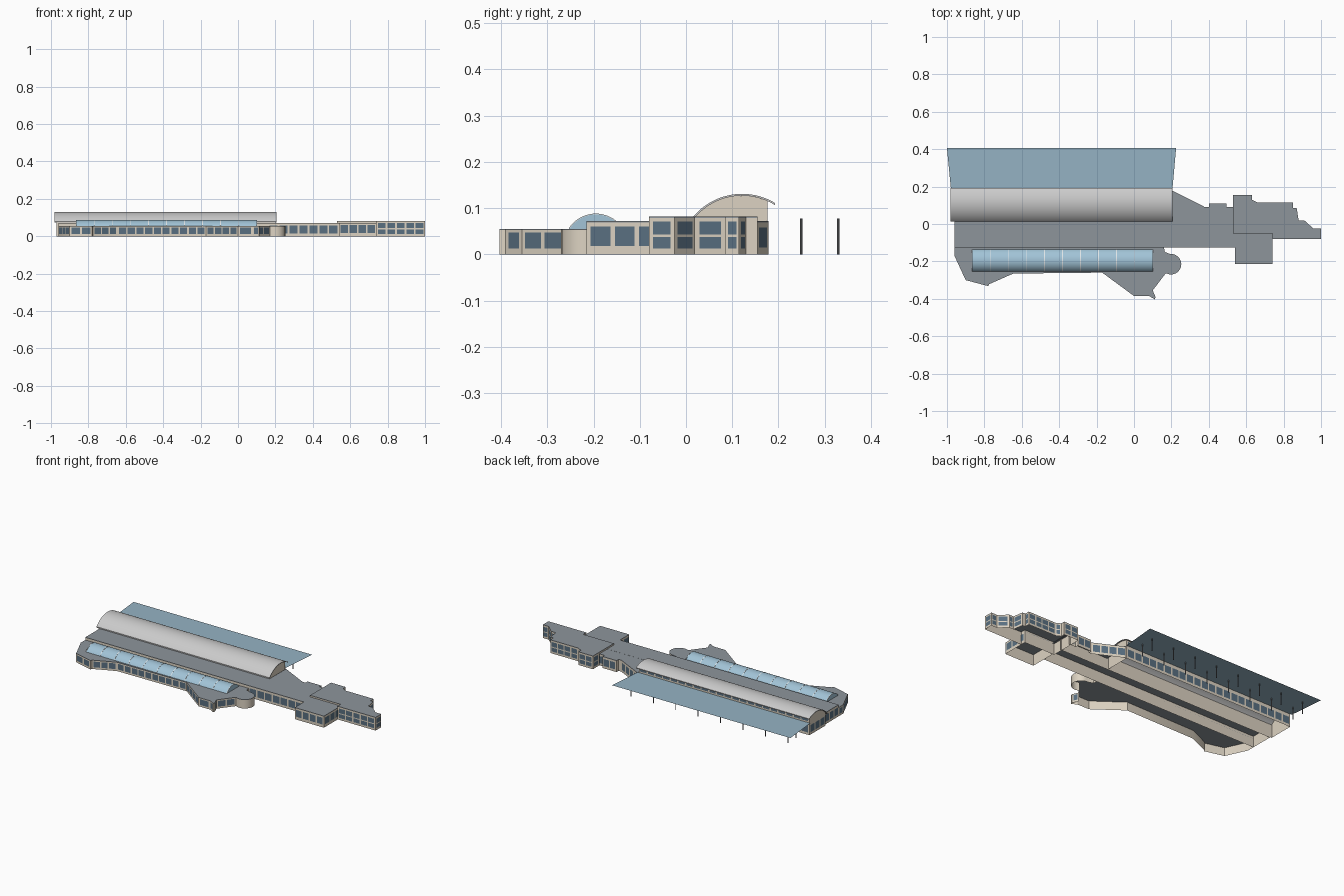
import bpy, math
from mathutils import Vector

if "Cube" in bpy.data.objects:
    bpy.data.objects.remove(bpy.data.objects["Cube"])


def mat(name, col):
    m = bpy.data.materials.new(name)
    m.diffuse_color = (*col, 1)
    m.use_nodes = True
    m.node_tree.nodes["Principled BSDF"].inputs["Base Color"].default_value = m.diffuse_color
    return m


WALL = mat("beige_wall", (0.72, 0.65, 0.54))
ROOF = mat("grey_roof", (0.27, 0.30, 0.33))
METAL = mat("vault_metal", (0.55, 0.55, 0.55))
GLASS = mat("window_glass", (0.10, 0.16, 0.22))
SKY = mat("skylight_glass", (0.36, 0.55, 0.68))
CANOPY = mat("canopy_glass", (0.30, 0.45, 0.55))
RIB = mat("white_rib", (0.75, 0.80, 0.82))
POST = mat("post_steel", (0.20, 0.21, 0.22))


def obj(name, verts, faces, material, smooth=None):
    me = bpy.data.meshes.new(name)
    me.from_pydata([tuple(v) for v in verts], [], faces)
    me.materials.append(material)
    o = bpy.data.objects.new(name, me)
    bpy.context.collection.objects.link(o)
    if smooth:
        bpy.ops.object.select_all(action='DESELECT')
        o.select_set(True)
        bpy.context.view_layer.objects.active = o
        bpy.ops.object.shade_smooth_by_angle(angle=math.radians(smooth))
    return o


def window_quads(a, b, rows, pitch, verts, faces):
    """Add evenly spaced panes on the wall from a to b, just outside it."""
    a, b = Vector((*a, 0)), Vector((*b, 0))
    d = b - a
    length = d.length
    if length < 0.03:
        return
    d.normalize()
    out = Vector((d.y, -d.x, 0)) * 0.001
    n = max(1, round((length - 0.008) / pitch))
    step = (length - 0.008) / n
    for z0, z1 in rows:
        for i in range(n):
            p = a + d * (0.004 + step * (i + 0.09)) + out
            q = a + d * (0.004 + step * (i + 0.91)) + out
            k = len(verts)
            verts += [(p.x, p.y, z0), (q.x, q.y, z0), (q.x, q.y, z1), (p.x, p.y, z1)]
            faces.append((k, k + 1, k + 2, k + 3))


def building(name, pts, h, rows, pitch=0.052, open_edges=(), plain=()):
    """Open-bottomed volume over a counter-clockwise footprint."""
    n, t = len(pts), 0.003
    zw = h - t
    verts = [(x, y, 0) for x, y in pts] + [(x, y, zw) for x, y in pts]
    faces = [(i, (i + 1) % n, (i + 1) % n + n, i + n) for i in range(n) if i not in open_edges]
    obj(name + "_walls", verts, faces, WALL, 25)
    verts = [(x, y, zw) for x, y in pts] + [(x, y, h) for x, y in pts]
    faces = [(i, (i + 1) % n, (i + 1) % n + n, i + n) for i in range(n)]
    faces += [tuple(range(n))[::-1], tuple(range(n, 2 * n))]
    obj(name + "_roof", verts, faces, ROOF)
    wv, wf = [], []
    for i in range(n):
        if i not in open_edges and i not in plain:
            window_quads(pts[i], pts[(i + 1) % n], rows, pitch, wv, wf)
    obj(name + "_windows", wv, wf, GLASS)


def arc(cy, cz, r, y0, y1, n):
    """Upper circular arc between two y positions, as (y, z) points."""
    a0, a1 = math.acos((y0 - cy) / r), math.acos((y1 - cy) / r)
    return [(cy + r * math.cos(a0 + (a1 - a0) * i / n),
             cz + r * math.sin(a0 + (a1 - a0) * i / n)) for i in range(n + 1)]


def extrude_x(name, prof, x0, x1, material, smooth=30):
    n = len(prof)
    verts = [(x0, y, z) for y, z in prof] + [(x1, y, z) for y, z in prof]
    faces = [(i, i + n, (i + 1) % n + n, (i + 1) % n) for i in range(n)]
    faces += [tuple(range(n)), tuple(range(n, 2 * n))[::-1]]
    return obj(name, verts, faces, material, smooth)


ONE = [(0.015, 0.058)]
TWO = [(0.013, 0.037), (0.043, 0.071)]

# Long central slab
building("central_slab",
         [(-.96, -.125), (.16, -.125), (.54, -.125), (.54, .015), (.205, .015), (-.96, .015)],
         .072, ONE, open_edges={2}, plain={0, 3})

# Low front wing with angled bays and a round turret
turret = [(.198 + .055 * math.cos(math.radians(a)), -.215 + .055 * math.sin(math.radians(a)))
          for a in [-120 + 215 * i / 14 for i in range(15)]]
wing = [(.16, -.125), (-.96, -.125), (-.96, -.17), (-.90, -.30), (-.78, -.332), (-.775, -.322),
        (-.645, -.265), (-.17, -.26), (0, -.385), (.08, -.385), (.112, -.403), (.115, -.39),
        (.10, -.355)] + turret + [(.165, -.15)]
building("front_wing", wing, .055, [(.012, .047)], .048, open_edges={0})

# Wedge linking the hall and the east block
building("link_wedge",
         [(.205, .015), (.54, .015), (.54, .09), (.495, .092), (.495, .11), (.40, .11),
          (.40, .09), (.38, .09), (.205, .178)],
         .0715, ONE, open_edges={0, 1, 8})

# Two-storey east block with stepped back
building("east_block",
         [(.53, -.05), (.74, -.05), (.74, -.08), (1, -.08), (1, -.025), (.96, -.025), (.91, .02),
          (.88, .02), (.87, .085), (.85, .085), (.85, .115), (.66, .115), (.63, .13), (.63, .155),
          (.53, .155)],
         .082, TWO, plain={0})

# Square front annex
building("front_annex", [(.54, -.215), (.74, -.215), (.74, -.05), (.54, -.05)],
         .072, [(.018, .06)], open_edges={2})

# Vaulted hall: body under the arc, then the curved roof shell
CY, CZ, R = .1214, -.0073, .138
body = arc(CY, CZ, R - .004, .02, .176, 16)
n = len(body) + 2
prof = [(.02, 0)] + body + [(.176, 0)]
verts = [(-.97, y, z) for y, z in prof] + [(.2, y, z) for y, z in prof]
obj("hall_walls", verts,
    [tuple(range(n)), tuple(range(n, 2 * n))[::-1], (n - 2, n - 1, 2 * n - 1, 2 * n - 2),
     (0, 1, n + 1, n)], WALL)
shell = arc(CY, CZ, R, .014, .193, 24) + arc(CY, CZ, R - .004, .014, .193, 24)[::-1]
extrude_x("hall_vault_roof", shell, -.98, .207, METAL)
wv, wf = [], []
window_quads((.2, .176), (-.97, .176), [(.015, .06), (.085, .107)], .052, wv, wf)
window_quads((-.97, .176), (-.97, .02), [(.015, .06)], .052, wv, wf)
obj("hall_windows", wv, wf, GLASS)

# Barrel skylight on the front wing, with cross ribs
SY, SZ, SR = -.195, .0184, .0686
extrude_x("barrel_skylight", arc(SY, SZ, SR, -.253, -.137, 20), -.865, .10, SKY)
for i in range(11):
    x = -.865 + .0965 * i
    ring = arc(SY, SZ, SR + .001, -.253, -.137, 20) + arc(SY, SZ, SR - .001, -.253, -.137, 20)[::-1]
    extrude_x(f"skylight_rib_{i}", ring, x - .002, x + .002, RIB)

# Flat glass canopy on two rows of posts
obj("rear_canopy", [(-.978, .18, .078), (.205, .18, .078), (.225, .405, .078), (-1, .405, .078)],
    [(0, 1, 2, 3)], CANOPY)
for row, y in enumerate((.249, .329)):
    for i in range(8):
        bpy.ops.mesh.primitive_cylinder_add(vertices=8, radius=.0027, depth=.077,
                                            location=(-.93 + .154 * i, y, .0385))
        post = bpy.context.object
        post.name = f"canopy_post_{row}_{i}"
        post.data.materials.append(POST)
